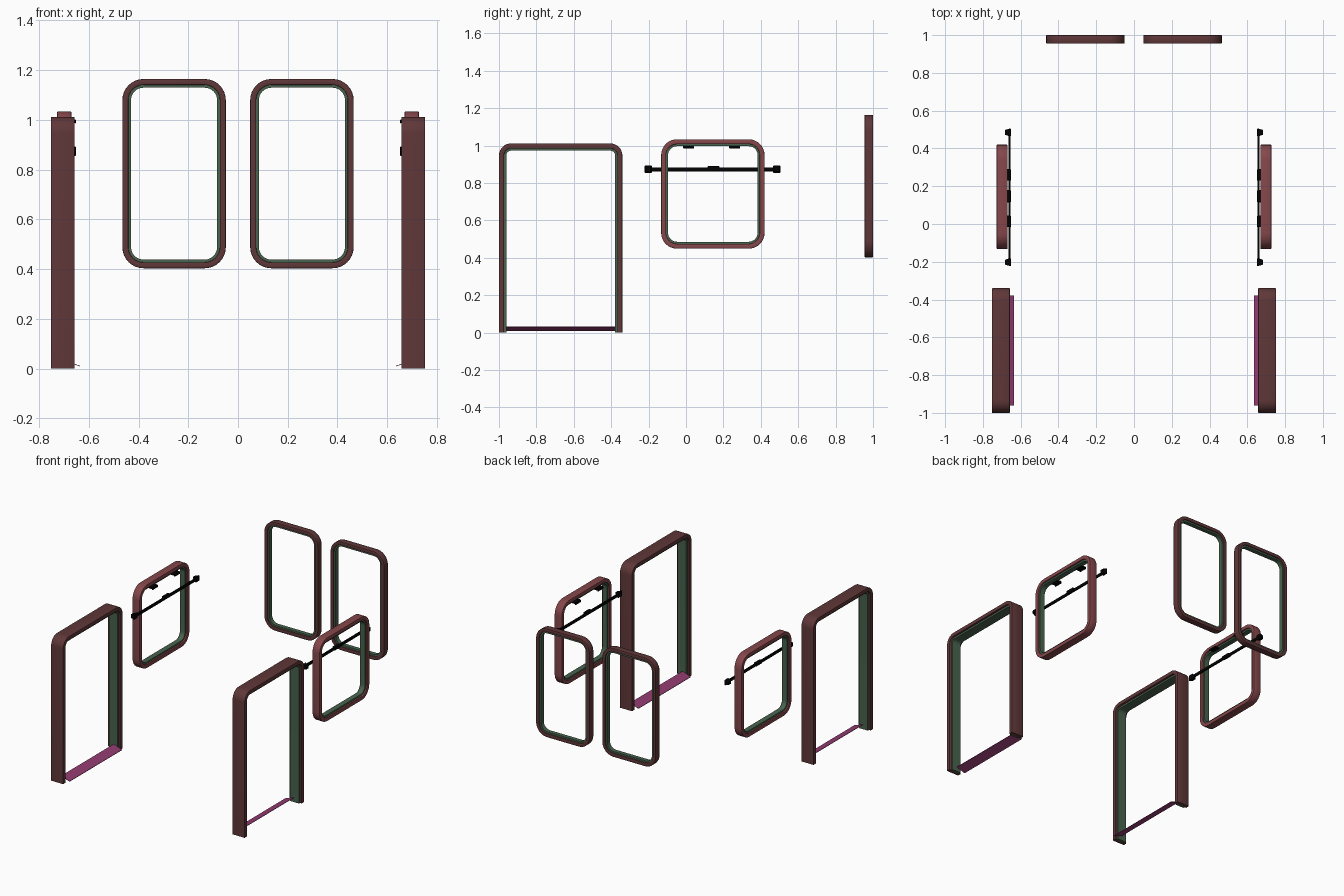
import bpy, bmesh, math
from mathutils import Vector

if "Cube" in bpy.data.objects:
    bpy.data.objects.remove(bpy.data.objects["Cube"])


def material(name, rgb):
    m = bpy.data.materials.new(name)
    m.diffuse_color = (*rgb, 1)
    m.use_nodes = True
    m.node_tree.nodes["Principled BSDF"].inputs["Base Color"].default_value = m.diffuse_color
    return m


BROWN = material("brown_trim", (0.115, 0.038, 0.040))
RED = material("red_brown_trim", (0.235, 0.063, 0.070))
GREEN = material("green_liner", (0.067, 0.127, 0.078))
PURPLE = material("purple_sill", (0.29, 0.045, 0.165))
BLACK = material("black_fittings", (0.001, 0.001, 0.001))


def finish(name, bm, mat):
    # Mirrored across x = 0 so every part exists on both sides
    bmesh.ops.recalc_face_normals(bm, faces=bm.faces)
    me = bpy.data.meshes.new(name)
    bm.to_mesh(me)
    bm.free()
    for p in me.polygons:
        p.use_smooth = True
    me.set_sharp_from_angle(angle=math.radians(35))
    me.materials.append(mat)
    ob = bpy.data.objects.new(name, me)
    bpy.context.collection.objects.link(ob)
    mod = ob.modifiers.new("mirror", 'MIRROR')
    mod.use_mirror_merge = False
    return ob


def outline(u0, u1, v0, v1, r, inset, arch):
    # Rounded rectangle moved inward by inset; an arch has open square feet
    corners = [(u0 + r, v1 - r, 180), (u1 - r, v1 - r, 90)]
    if not arch:
        corners += [(u1 - r, v0 + r, 0), (u0 + r, v0 + r, -90)]
    pts = [(u0 + inset, v0)] if arch else []
    for cu, cv, start in corners:
        for i in range(9):
            a = math.radians(start - 90 * i / 8)
            pts.append((cu + (r - inset) * math.cos(a), cv + (r - inset) * math.sin(a)))
    if arch:
        pts.append((u1 - inset, v0))
    return pts


def sweep(name, rect, r, profile, place, mat, arch=False):
    # profile: closed list of (inset, depth)
    bm = bmesh.new()
    loops = [[bm.verts.new(place(u, v, d)) for u, v in outline(*rect, r, i, arch)]
             for i, d in profile]
    n, k = len(loops[0]), len(loops)
    for a in range(k):
        la, lb = loops[a], loops[(a + 1) % k]
        for j in range(n - 1 if arch else n):
            q = (j + 1) % n
            bm.faces.new((la[j], la[q], lb[q], lb[j]))
    if arch:
        bm.faces.new([l[0] for l in loops])
        bm.faces.new([l[-1] for l in loops])
    return finish(name, bm, mat)


def frame(name, rect, r, d0, d1, trim, total, recess, place, mat, arch=False):
    c = 0.003
    outer = [(0, d0 + c), (c * 0.3, d0 + c * 0.3), (c, d0), (trim - c, d0),
             (trim - c * 0.3, d0 + c * 0.3), (trim, d0 + c),
             (trim, d1 - c), (trim - c * 0.3, d1 - c * 0.3), (trim - c, d1),
             (c, d1), (c * 0.3, d1 - c * 0.3), (0, d1 - c)]
    sweep(name + "_trim", rect, r, outer, place, mat, arch)
    a, b = d0 + recess, d1 - recess
    liner = [(trim - 0.004, a), (total, a), (total, b), (trim - 0.004, b)]
    sweep(name + "_liner", rect, r, liner, place, GREEN, arch)


def side(u, v, d):
    return (d, u, v)


def back(u, v, d):
    return (u, d, v)


def box(name, lo, hi, mat, bevel=0.003, taper=1.0):
    # taper narrows the outward (+x) end
    bm = bmesh.new()
    bmesh.ops.create_cube(bm, size=1)
    lo, hi = Vector(lo), Vector(hi)
    for v in bm.verts:
        t = taper if v.co.x > 0 else 1
        s = Vector((1, t, t))
        v.co = (lo + hi) / 2 + v.co * s * (hi - lo)
    if bevel:
        bmesh.ops.bevel(bm, geom=bm.edges[:], offset=bevel, segments=2,
                        profile=0.5, affect='EDGES')
    return finish(name, bm, mat)


# Rear windows, side windows and door arches
frame("rear_window", (0.049, 0.465, 0.403, 1.164), 0.085, 0.955, 1.0,
      0.024, 0.035, 0.008, back, BROWN)
frame("side_window", (-0.133, 0.42, 0.449, 1.034), 0.085, 0.67, 0.727,
      0.026, 0.037, 0.010, side, RED)
frame("door", (-1.0, -0.340, 0.0, 1.012), 0.065, 0.657, 0.752,
      0.027, 0.039, 0.014, side, BROWN, arch=True)

# Sloping door sill
bm = bmesh.new()
sec = [(0.635, 0.011), (0.70, 0.033), (0.70, 0.030), (0.635, 0.008)]
ends = [[bm.verts.new((x, y, z)) for x, z in sec] for y in (-0.961, -0.379)]
for e in ends:
    bm.faces.new(e)
for i in range(4):
    j = (i + 1) % 4
    bm.faces.new((ends[0][i], ends[0][j], ends[1][j], ends[1][i]))
finish("door_sill", bm, PURPLE)

# Curtain rail with end brackets and a middle holder
box("curtain_rail", (0.654, -0.20, 0.863), (0.664, 0.485, 0.884), BLACK)
for tag, y in (("front", -0.202), ("rear", 0.485)):
    box(f"rail_bracket_{tag}", (0.652, y - 0.022, 0.854), (0.683, y + 0.022, 0.894),
        BLACK, 0.004, 0.6)
box("rail_holder", (0.652, 0.115, 0.866), (0.672, 0.18, 0.890), BLACK)

# Blind clips under the top edge of the side window
for tag, y in (("front", 0.014), ("rear", 0.26)):
    box(f"blind_clip_{tag}", (0.656, y - 0.03, 0.992), (0.690, y + 0.03, 1.003), BLACK, 0.002)
    box(f"blind_clip_lip_{tag}", (0.652, y - 0.03, 0.986), (0.658, y + 0.03, 1.001), BLACK, 0.002)
